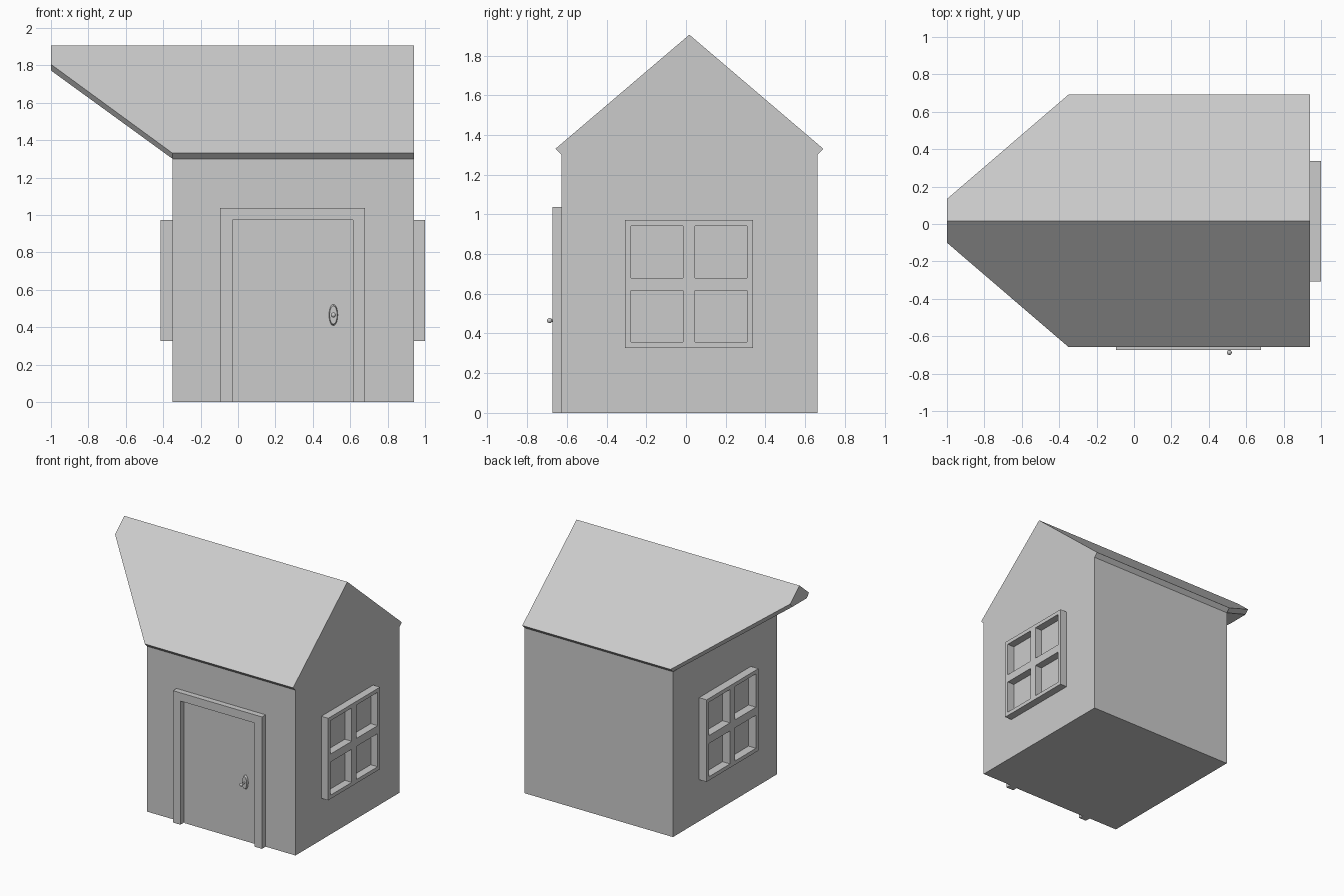
import bpy, bmesh
from mathutils import Matrix, Vector

if "Cube" in bpy.data.objects:
    bpy.data.objects.remove(bpy.data.objects["Cube"])

C = 0.017            # y of the ridge
X0, X1 = -0.35, 0.94  # wall ends
HALF = 0.645         # half depth of the walls


def finish(name, bm):
    bmesh.ops.recalc_face_normals(bm, faces=bm.faces[:])
    me = bpy.data.meshes.new(name)
    bm.to_mesh(me)
    bm.free()
    ob = bpy.data.objects.new(name, me)
    bpy.context.collection.objects.link(ob)
    return ob


def lattice(name, us, zs, place, depth, hole):
    """Frame made of a grid of cells, with holes, extruded along depth."""
    bm = bmesh.new()
    g = [[bm.verts.new(place(u, z)) for z in zs] for u in us]
    faces = [bm.faces.new((g[i][j], g[i + 1][j], g[i + 1][j + 1], g[i][j + 1]))
             for i in range(len(us) - 1) for j in range(len(zs) - 1) if not hole(i, j)]
    ret = bmesh.ops.extrude_face_region(bm, geom=faces, use_keep_orig=True)
    moved = [e for e in ret["geom"] if isinstance(e, bmesh.types.BMVert)]
    bmesh.ops.translate(bm, vec=Vector(depth), verts=moved)
    loose = [v for v in bm.verts if not v.link_faces]
    bmesh.ops.delete(bm, geom=loose, context='VERTS')
    return finish(name, bm)


# walls: open-topped box, closed by the roof
bm = bmesh.new()
bmesh.ops.create_cube(bm, size=1)
bmesh.ops.delete(bm, geom=[f for f in bm.faces if f.normal.z > 0.5], context='FACES_ONLY')
bm.transform(Matrix.Translation(((X0 + X1) / 2, C, 0.65))
             @ Matrix.Diagonal((X1 - X0, 2 * HALF, 1.3, 1)))
finish("walls", bm)

# roof: gable section lofted to a narrow raised tip on the left
bm = bmesh.new()


def section(x, eave, eave_z, low, low_z):
    pts = [(-low, low_z), (-eave, eave_z), (0, 1.905), (eave, eave_z), (low, low_z)]
    return [bm.verts.new((x, C + y, z)) for y, z in pts]


rings = [section(X1, 0.675, 1.33, HALF, 1.3),
         section(X0, 0.675, 1.33, HALF, 1.3),
         section(-1.0, 0.117, 1.805, 0.09, 1.772)]
for k in range(2):
    a, b = rings[k], rings[k + 1]
    for i in range(5 if k else 4):  # no underside above the room
        j = (i + 1) % 5
        bm.faces.new((a[i], a[j], b[j], b[i]))
bm.faces.new(rings[0])
bm.faces.new(rings[2])
finish("roof", bm)

# windows: four-pane frames on both side walls
ys = [-0.307, -0.277, -0.015, 0.045, 0.307, 0.337]
zs = [0.327, 0.357, 0.617, 0.68, 0.942, 0.972]
for name, x, d in (("right_window", X1, 0.06), ("left_window", X0, -0.065)):
    lattice(name, ys, zs, lambda u, z, x=x: (x, u, z), (d, 0, 0),
            lambda i, j: i % 2 and j % 2)

# door frame and door leaf
Y = C - HALF
lattice("door_frame", [-0.095, -0.03, 0.615, 0.68], [0, 0.972, 1.037],
        lambda u, z: (u, Y, z), (0, -0.045, 0), lambda i, j: i == 1 and j == 0)
lattice("door", [-0.02, 0.605], [0, 0.96],
        lambda u, z: (u, Y, z), (0, -0.006, 0), lambda i, j: False)


# door handle: oval plate, neck and ball
def smooth(ob):
    ob.select_set(True)
    bpy.context.view_layer.objects.active = ob
    bpy.ops.object.shade_smooth_by_angle()
    ob.select_set(False)


KX, KZ = 0.51, 0.465
for name, sx, sz, y0, y1 in (("handle_plate", 0.025, 0.06, Y, Y - 0.022),
                             ("handle_neck", 0.007, 0.007, Y - 0.02, Y - 0.055)):
    bm = bmesh.new()
    bmesh.ops.create_cone(bm, cap_ends=True, segments=24, radius1=1,
                          radius2=0.8, depth=1)
    bm.transform(Matrix.Translation((KX, (y0 + y1) / 2, KZ))
                 @ Matrix.Diagonal((sx, y0 - y1, sz, 1))
                 @ Matrix.Rotation(1.5707963, 4, 'X'))
    smooth(finish(name, bm))
bm = bmesh.new()
bmesh.ops.create_uvsphere(bm, u_segments=16, v_segments=10, radius=0.013)
bm.transform(Matrix.Translation((KX, -0.687, KZ)))
smooth(finish("handle_knob", bm))
